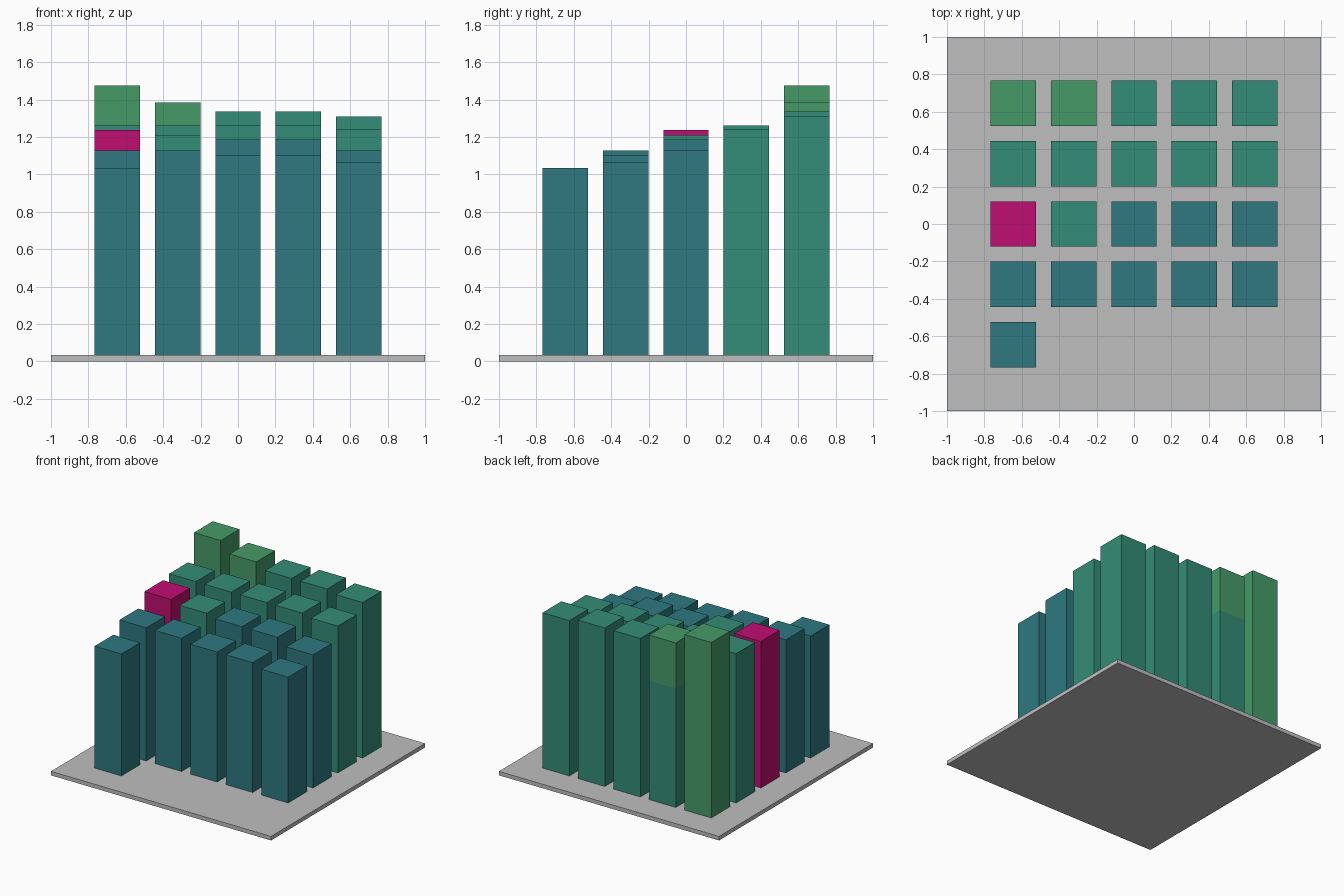
import bpy
import bmesh
from mathutils import Matrix, Vector

default_cube = bpy.data.objects.get("Cube")
if default_cube:
    bpy.data.objects.remove(default_cube, do_unlink=True)


def linear(byte):
    c = byte / 255
    return c / 12.92 if c <= 0.04045 else ((c + 0.055) / 1.055) ** 2.4


def material(name, *rgb):
    colour = tuple(linear(c) for c in rgb) + (1,)
    mat = bpy.data.materials.new(name)
    mat.use_nodes = True
    mat.diffuse_color = colour
    mat.node_tree.nodes["Principled BSDF"].inputs["Base Color"].default_value = colour
    return mat


def box(name, x, y, width, bottom, top, mat):
    """Square block standing between two heights."""
    mesh = bpy.data.meshes.new(name)
    bm = bmesh.new()
    place = Matrix.Translation((x, y, (bottom + top) / 2))
    bmesh.ops.create_cube(bm, size=1, matrix=place @ Matrix.Diagonal(Vector((width, width, top - bottom, 1))))
    bm.to_mesh(mesh)
    bm.free()
    mesh.materials.append(mat)
    obj = bpy.data.objects.new(name, mesh)
    bpy.context.collection.objects.link(obj)


GREY = material("base grey", 191, 191, 191)
BLUE = material("teal blue", 46, 121, 128)
TEAL = material("teal green", 52, 140, 119)
GREEN = material("leaf green", 70, 154, 104)
PINK = material("magenta", 192, 14, 114)

BASE_TOP = 0.033
SPACING = 0.3225
WIDTH = 0.243
SPLIT = 1.01  # colour change on the two-tone column

# Base plate
box("base_plate", 0, 0, 2, 0, BASE_TOP, GREY)

# Column heights and colours, rows from back to front
rows = [
    ([1.475, 1.385, 1.335, 1.335, 1.31], [GREEN, GREEN, TEAL, TEAL, TEAL]),
    ([1.26, 1.26, 1.26, 1.26, 1.24], [TEAL] * 5),
    ([1.237, 1.21, 1.185, 1.185, 1.127], [PINK, TEAL, BLUE, BLUE, BLUE]),
    ([1.127, 1.127, 1.1, 1.1, 1.067], [BLUE] * 5),
    ([1.035], [BLUE]),
]
for r, (heights, colours) in enumerate(rows):
    for c, (height, mat) in enumerate(zip(heights, colours)):
        x, y = (c - 2) * SPACING, (2 - r) * SPACING
        name = f"column_row{r + 1}_{c + 1}"
        bottom = BASE_TOP
        if (r, c) == (0, 1):
            # Lower part of the two-tone column
            box(name + "_lower", x, y, WIDTH, bottom, SPLIT, TEAL)
            bottom = SPLIT
        box(name, x, y, WIDTH, bottom, height, mat)
